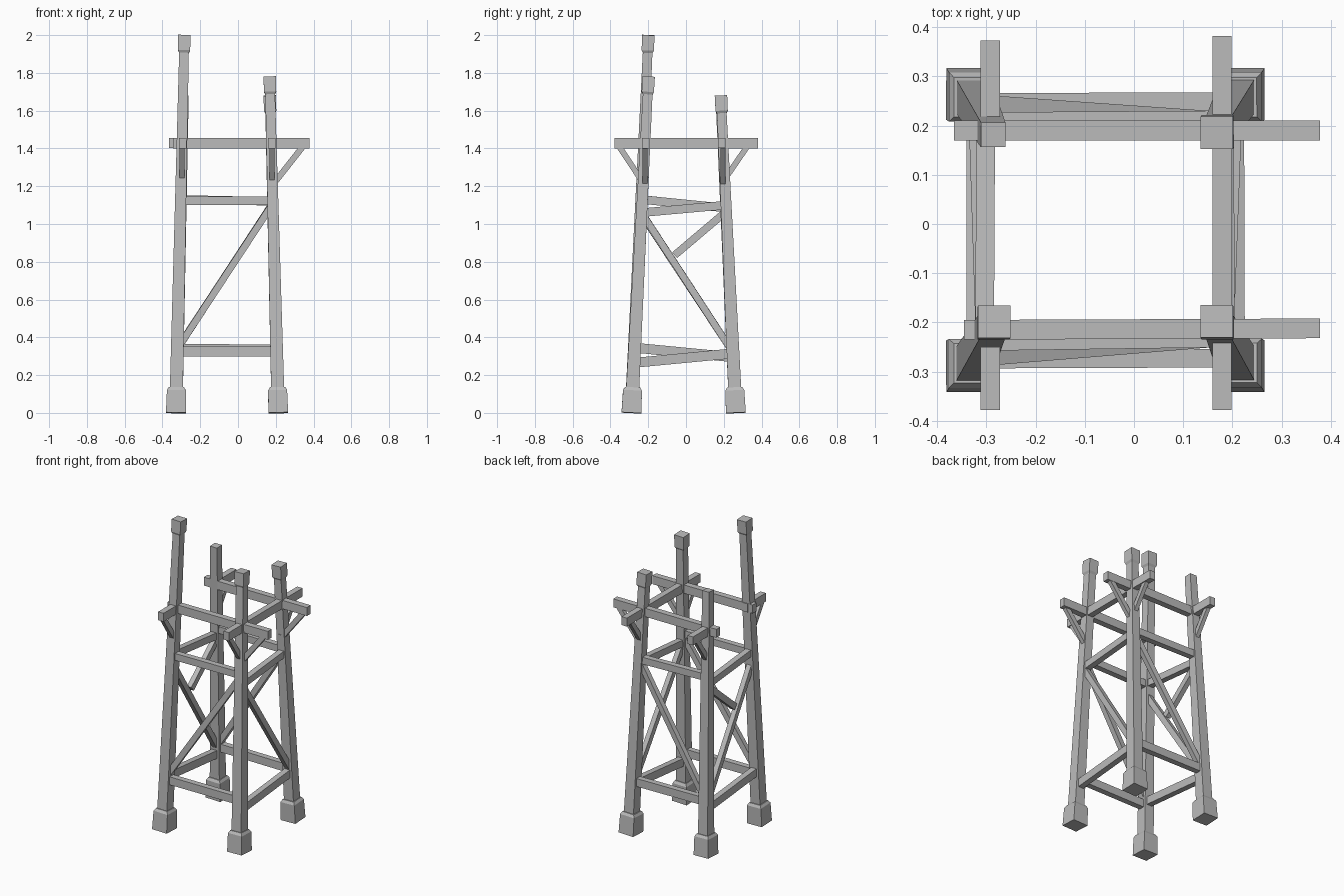
import bpy, bmesh
from mathutils import Vector

if "Cube" in bpy.data.objects:
    bpy.data.objects.remove(bpy.data.objects["Cube"])

wood = bpy.data.materials.new("grey_wood")
wood.use_nodes = True
GREY = (0.5, 0.5, 0.5, 1)
wood.diffuse_color = GREY
wood.node_tree.nodes["Principled BSDF"].inputs["Base Color"].default_value = GREY


def loft(name, start, end, sections, ref=(0, 0, 1)):
    """Squared timber from start to end; sections are (fraction, width, height)."""
    start, end = Vector(start), Vector(end)
    axis = (end - start).normalized()
    side = Vector(ref).cross(axis).normalized()
    up = axis.cross(side)
    bm = bmesh.new()
    rings = []
    for t, w, h in sections:
        c = start.lerp(end, t)
        rings.append([bm.verts.new(c + side * w / 2 * a + up * h / 2 * b)
                      for a, b in ((-1, -1), (1, -1), (1, 1), (-1, 1))])
    for lo, hi in zip(rings, rings[1:]):
        for i in range(4):
            j = (i + 1) % 4
            bm.faces.new((lo[i], lo[j], hi[j], hi[i]))
    bm.faces.new(rings[0][::-1])
    bm.faces.new(rings[-1])
    bmesh.ops.recalc_face_normals(bm, faces=bm.faces)
    mesh = bpy.data.meshes.new(name)
    bm.to_mesh(mesh)
    bm.free()
    mesh.materials.append(wood)
    bpy.context.collection.objects.link(bpy.data.objects.new(name, mesh))


def bar(name, p, q, w=0.04, h=0.05):
    loft(name, p, q, [(0, w, h), (1, w, h)])


# Leg axes: foot point, top point, whether the top has a cap
LEGS = {
    "front_right": ((-0.329, -0.289, 0), (-0.284, -0.199, 2.0), True),
    "front_left": ((0.213, -0.289, 0), (0.168, -0.198, 1.78), True),
    "back_left": ((0.213, 0.264, 0), (0.168, 0.185, 1.68), True),
    "back_right": ((-0.329, 0.264, 0), (-0.286, 0.181, 1.68), False),
}


def on_leg(leg, z):
    a, b = Vector(LEGS[leg][0]), Vector(LEGS[leg][1])
    return a.lerp(b, z / b.z)


# Legs with feet and caps
for leg, (foot, top, capped) in LEGS.items():
    y_axis = (0, 1, 0)
    loft(leg + "_leg", on_leg(leg, 0.05), top,
         [(0, 0.07, 0.07), (1, 0.05, 0.05)], y_axis)
    loft(leg + "_foot", foot, on_leg(leg, 0.135),
         [(0, 0.105, 0.105), (0.88, 0.1, 0.1), (1, 0.08, 0.08)], y_axis)
    if capped:
        loft(leg + "_cap", on_leg(leg, top[2] - 0.095), top,
             [(0, 0.05, 0.05), (0.15, 0.065, 0.065), (1, 0.066, 0.066)], y_axis)

# Platform beams; the right side keeps only its projecting ends
Z = 1.427
bar("front_beam", (-0.345, -0.215, Z), (0.378, -0.212, Z), 0.04, 0.055)
bar("back_beam", (-0.366, 0.19, Z + 0.002), (0.378, 0.19, Z + 0.002), 0.04, 0.055)
bar("left_beam", (0.179, -0.378, Z), (0.179, 0.382, Z), 0.039, 0.055)
bar("right_beam_front_end", (-0.292, -0.378, Z), (-0.292, -0.19, Z), 0.039, 0.055)
bar("right_beam_back_end", (-0.292, 0.175, Z), (-0.292, 0.373, Z), 0.039, 0.055)

# Knee braces under the beam ends
for x, side in ((0.179, "left"), (-0.297, "right")):
    bar("front_knee_" + side, (x, -0.355, 1.412), (x, -0.225, 1.215), 0.026, 0.03)
    bar("back_knee_" + side, (x, 0.325, 1.412), (x, 0.19, 1.215), 0.026, 0.03)
for y, side in ((-0.218, "front"), (0.195, "back")):
    bar("left_knee_" + side, (0.345, y, 1.412), (0.19, y, 1.215), 0.026, 0.032)

# Horizontal rails: start leg, its height, end leg, its height
RAILS = [
    ("front_right", 1.123, "front_left", 1.123),
    ("back_right", 1.13, "back_left", 1.12),
    ("front_left", 1.06, "back_left", 1.1),
    ("front_right", 1.13, "back_right", 1.085),
    ("front_right", 0.325, "front_left", 0.325),
    ("back_right", 0.34, "back_left", 0.335),
    ("front_left", 0.265, "back_left", 0.315),
    ("front_right", 0.345, "back_right", 0.295),
]
for i, (a, za, b, zb) in enumerate(RAILS):
    h = 0.045 if za > 1 else 0.052
    bar("rail_%d" % (i + 1), on_leg(a, za), on_leg(b, zb), 0.038, h)

# Diagonal braces on all four sides
DIAGONALS = [
    ("front_right", 0.34, "front_left", 1.11),
    ("back_right", 0.34, "back_left", 1.11),
    ("front_left", 1.06, "back_left", 0.32),
    ("front_right", 1.06, "back_right", 0.32),
]
for i, (a, za, b, zb) in enumerate(DIAGONALS):
    bar("diagonal_%d" % (i + 1), on_leg(a, za), on_leg(b, zb), 0.032, 0.036)

# Short half brace meeting the right diagonal
bar("right_half_brace", on_leg("back_right", 1.065), (-0.302, -0.06, 0.835), 0.032, 0.04)
